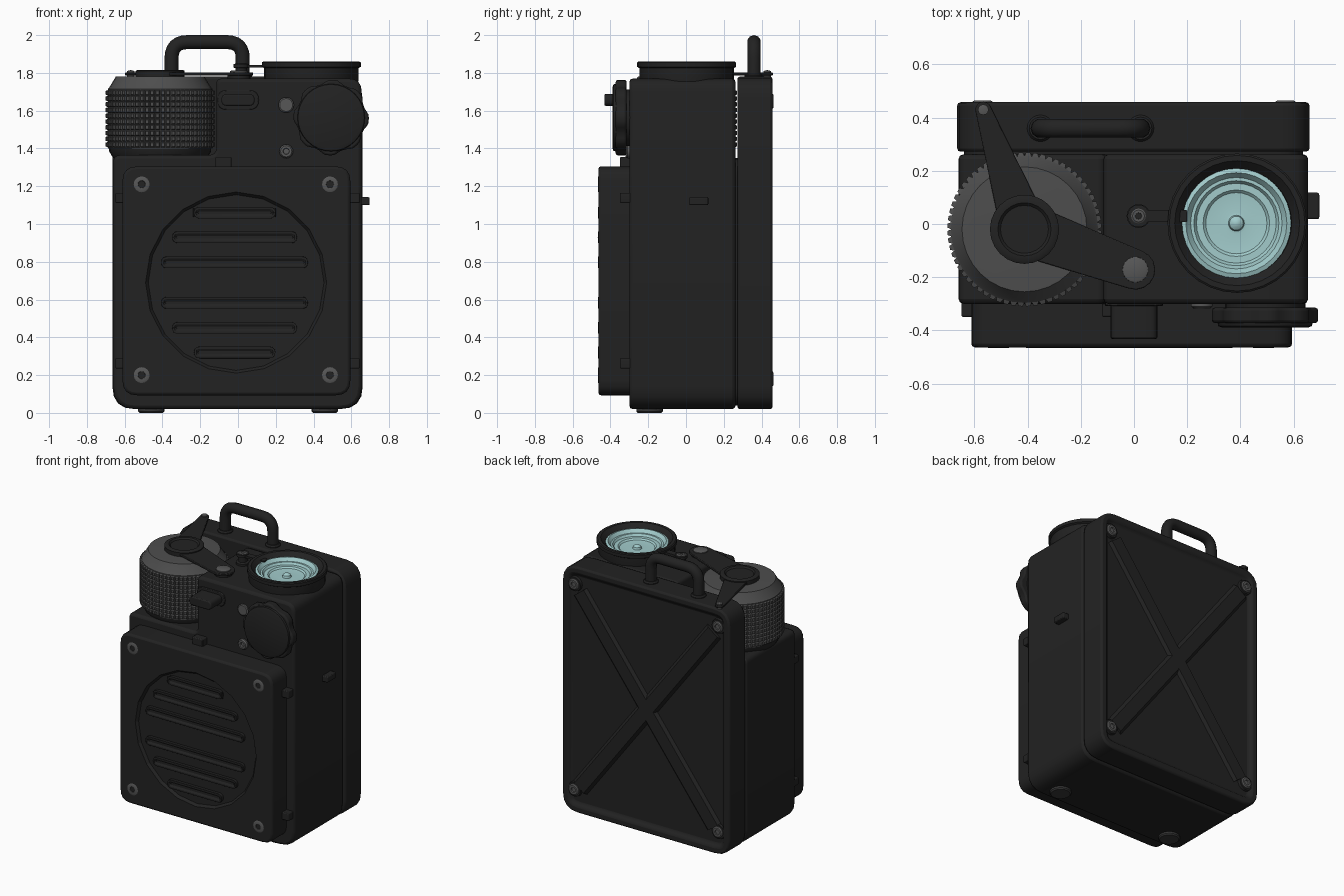
import bpy, bmesh, math
from mathutils import Matrix, Vector

if "Cube" in bpy.data.objects:
    bpy.data.objects.remove(bpy.data.objects["Cube"])

def material(name, col):
    m = bpy.data.materials.new(name)
    m.diffuse_color = (*col, 1)
    m.use_nodes = True
    m.node_tree.nodes["Principled BSDF"].inputs["Base Color"].default_value = m.diffuse_color
    return m

BLACK = material("black_shell", (0.016, 0.016, 0.016))
GREY = material("knob_grey", (0.075, 0.075, 0.075))
STEEL = material("screw_grey", (0.095, 0.095, 0.095))
RUBBER = material("foot_rubber", (0.04, 0.04, 0.04))
GLASS = material("lens_glass", (0.36, 0.6, 0.6))

def finish(name, bm, mat, bevel=0, segs=2):
    bmesh.ops.recalc_face_normals(bm, faces=bm.faces)
    me = bpy.data.meshes.new(name)
    bm.to_mesh(me)
    bm.free()
    ob = bpy.data.objects.new(name, me)
    bpy.context.collection.objects.link(ob)
    me.materials.append(mat)
    if bevel:
        b = ob.modifiers.new("soft_edges", 'BEVEL')
        b.width, b.segments, b.limit_method, b.angle_limit = bevel, segs, 'ANGLE', math.radians(50)
    return ob

def rounded(corners, n=4, closed=True):
    """Round each (u, v, r) corner of a path."""
    out, k = [], len(corners)
    for i, (u, v, r) in enumerate(corners):
        p = Vector((u, v))
        if r == 0 or (not closed and i in (0, k - 1)):
            out.append(p)
            continue
        a = p + (Vector(corners[i - 1][:2]) - p).normalized() * r
        b = p + (Vector(corners[(i + 1) % k][:2]) - p).normalized() * r
        for j in range(n + 1):
            t = j / n
            out.append(a * (1 - t) ** 2 + p * 2 * t * (1 - t) + b * t * t)
    return out

def rect(u0, u1, v0, v1, r):
    return rounded([(u0, v0, r), (u1, v0, r), (u1, v1, r), (u0, v1, r)])

def extrude(name, pts, a, b, axis, mat, bevel=0, inset=None):
    """Extrude a 2D outline from a to b; inset=(rim, depth) sinks the b cap."""
    put = (lambda p, t: (p[0], t, p[1])) if axis == 'y' else (lambda p, t: (p[0], p[1], t))
    bm = bmesh.new()
    lo = [bm.verts.new(put(p, a)) for p in pts]
    hi = [bm.verts.new(put(p, b)) for p in pts]
    bm.faces.new(lo)
    cap = bm.faces.new(hi)
    for i in range(len(pts)):
        j = (i + 1) % len(pts)
        bm.faces.new((lo[i], lo[j], hi[j], hi[i]))
    bmesh.ops.recalc_face_normals(bm, faces=bm.faces)
    if inset:
        bmesh.ops.inset_region(bm, faces=[cap], thickness=inset[0])
        bmesh.ops.inset_region(bm, faces=[cap], thickness=0.012, depth=-inset[1])
    return finish(name, bm, mat, bevel)

TURN = {'up': 0, 'front': 90, 'back': -90}

def lathe(name, profile, loc, mat, facing='up', segs=24, bevel=0):
    """Revolve (radius, height) points; height grows along the facing direction."""
    bm = bmesh.new()
    vs = [bm.verts.new((r, 0, h)) for r, h in profile]
    es = [bm.edges.new(e) for e in zip(vs, vs[1:])]
    bmesh.ops.spin(bm, geom=vs + es, axis=(0, 0, 1), cent=(0, 0, 0), angle=2 * math.pi, steps=segs)
    bmesh.ops.remove_doubles(bm, verts=bm.verts, dist=1e-4)
    bm.transform(Matrix.Translation(loc) @ Matrix.Rotation(math.radians(TURN[facing]), 4, 'X'))
    return finish(name, bm, mat, bevel)

def screw(name, loc, r, facing, h=0.012):
    lathe(name, [(0, -0.02), (r, -0.02), (r, h * .5), (r * .8, h), (r * .45, h), (r * .4, h * .3), (0, h * .3)],
          loc, STEEL, facing, 16)

# Main body with the corner step for the big dial, and the back half shell
body = rounded([(-.66, .02, .12), (.655, .02, .12), (.655, 1.77, .07), (-.115, 1.77, .03),
                (-.115, 1.365, .04), (-.66, 1.365, .04)])
extrude("main_body", body, -.30, .262, 'y', BLACK, .018)
extrude("seam_core", rect(-.64, .635, .04, 1.35, .1), .2, .3, 'y', BLACK)
extrude("back_shell", rect(-.665, .66, .02, 1.78, .12), .272, .458, 'y', BLACK, .015, (.05, .022))

# Pressed cross on the back: two tapered bars
for s, nm in ((1, "a"), (-1, "b")):
    d = Vector((1.06 * s, 0, 1.40))
    bm = bmesh.new()
    bmesh.ops.create_cube(bm, size=1)
    for v in bm.verts:
        v.co.x *= .15 if v.co.y < 0 else .09
    bm.transform(Matrix.Translation((0, .44, .9)) @ Matrix.Rotation(math.atan2(d.x, d.z), 4, 'Y')
                 @ Matrix.Diagonal((1, .028, d.length, 1)))
    finish("back_cross_" + nm, bm, BLACK)
for i, (x, z) in enumerate([(-.57, 1.65), (.57, 1.65), (-.57, .18), (.57, .18)]):
    lathe(f"back_boss_{i}", [(0, 0), (.055, 0), (.05, .02), (0, .02)], (x, .432, z), BLACK, 'back')
    screw(f"back_screw_{i}", (x, .452, z), .04, 'back')

# Speaker panel with round recess and raised grille bars
CX, CZ = -.01, .69
panel = extrude("speaker_panel", rect(-.612, .595, .093, 1.305, .08), -.28, -.464, 'y', BLACK, .014)
cut = lathe("recess_cutter", [(0, 0), (.465, 0), (.505, .05), (0, .05)], (CX, -.446, CZ), BLACK, 'front', 20)
cut.hide_render = True
cut.hide_set(True)
mod = panel.modifiers.new("recess", 'BOOLEAN')
mod.operation, mod.object = 'DIFFERENCE', cut
for i, (dz, w) in enumerate([(.37, .215), (.24, .33), (.107, .388)]):
    for s in (1, -1):
        z = CZ + s * dz
        extrude(f"grille_bar_{i}_{'top' if s > 0 else 'bottom'}", rect(-.018 - w, -.018 + w, z - .031, z + .031, .031),
                -.43, -.467, 'y', BLACK, .008, (.012, .008))
for i, (x, z) in enumerate([(-.51, 1.21), (.487, 1.21), (-.51, .2), (.487, .2)]):
    screw(f"panel_screw_{i}", (x, -.458, z), .045, 'front', .009)
for s in (-1, 1):
    for z in (.262, 1.138):
        x = s * .617 - .002
        extrude("panel_hinge", rect(x - .03, x + .03, z - .027, z + .027, .008), -.29, -.35, 'y', BLACK, .006)
extrude("panel_latch", rect(-.12, -.035, 1.28, 1.355, .008), -.29, -.35, 'y', BLACK, .008)

# Big knurled dial
DX, DY = -.412, -.02
lathe("dial_base", [(0, 1.35), (.25, 1.35), (.27, 1.385), (.27, 1.42), (0, 1.42)], (DX, DY, 0), BLACK, segs=32)
lathe("dial_top", [(0, 1.40), (.277, 1.40), (.277, 1.715), (.268, 1.725), (.235, 1.78), (.2, 1.782), (0, 1.782)],
      (DX, DY, 0), GREY, segs=32)
bm = bmesh.new()
rows = [(.275, 1.405 + i * .305 / 10) for i in range(11)]
vs = [bm.verts.new((r, 0, h)) for r, h in rows]
es = [bm.edges.new(e) for e in zip(vs, vs[1:])]
bmesh.ops.spin(bm, geom=vs + es, axis=(0, 0, 1), cent=(0, 0, 0), angle=2 * math.pi, steps=64)
bmesh.ops.remove_doubles(bm, verts=bm.verts, dist=1e-4)
bmesh.ops.recalc_face_normals(bm, faces=bm.faces)
bmesh.ops.inset_individual(bm, faces=bm.faces[:], thickness=.008, depth=.015)
bm.transform(Matrix.Translation((DX, DY, 0)))
finish("dial_knurling", bm, GREY)

# Two-armed bracket above the dial
def arm(name, tip, r0, r1):
    c, t = Vector((DX, DY)), Vector(tip)
    ang = math.atan2(t.y - c.y, t.x - c.x)
    pts = []
    for p, r, start in ((t, r1, -90), (c, r0, 90)):
        for k in range(9):
            a = ang + math.radians(start + k * 22.5)
            pts.append((p.x + r * math.cos(a), p.y + r * math.sin(a)))
    extrude(name, pts, 1.786, 1.803, 'z', BLACK, .004)

arm("bracket_arm_back", (-.567, .43), .09, .03)
arm("bracket_arm_right", (.005, -.172), .1, .075)
lathe("bracket_hub", [(0, 1.77), (.13, 1.77), (.13, 1.81), (.12, 1.816), (.1, 1.816), (.09, 1.806), (0, 1.806)],
      (DX, DY, 0), BLACK)
lathe("bracket_pin", [(0, 1.76), (.02, 1.76), (.02, 1.81), (0, 1.815)], (-.567, .43, 0), STEEL, segs=12)
lathe("bracket_spacer", [(0, 1.74), (.06, 1.74), (.06, 1.79), (0, 1.79)], (.005, -.172, 0), BLACK)
lathe("bracket_button", [(0, 1.78), (.05, 1.78), (.048, 1.809), (.04, 1.813), (0, 1.813)], (.005, -.172, 0), STEEL)

# Small post and tab joining the lens hood
lathe("lens_post", [(0, 1.75), (.045, 1.75), (.045, 1.785), (.03, 1.79), (.03, 1.825), (.042, 1.828), (.042, 1.848),
                    (0, 1.85)], (.017, .03, 0), BLACK, segs=16)
screw("lens_post_screw", (.017, .03, 1.845), .028, 'up', .008)
extrude("lens_tab", rect(.02, .2, .008, .052, .005), 1.828, 1.843, 'z', BLACK)

# Lens hood and stepped glass
lathe("lens_hood", [(.2, 1.66), (.225, 1.66), (.25, 1.76), (.25, 1.825), (.262, 1.832), (.262, 1.855), (.255, 1.86),
                    (.235, 1.86), (.205, 1.83), (.2, 1.8), (.2, 1.66)], (.388, .003, 0), BLACK, segs=32)
lathe("lens_glass", [(.206, 1.832), (.19, 1.838), (.172, 1.815), (.16, 1.815), (.15, 1.80), (.125, 1.80), (.115, 1.79),
                     (.04, 1.783), (.03, 1.785), (.026, 1.80), (.012, 1.81), (0, 1.812)], (.385, .003, 0), GLASS, segs=32)

# Scalloped knob on the front
pts = []
for k in range(72):
    a = 2 * math.pi * k / 72
    r = .193 + .011 * max(-.9, min(.6, math.cos(8 * a + .4)))
    pts.append((.493 + r * math.cos(a), 1.563 + r * math.sin(a)))
extrude("front_knob", pts, -.315, -.372, 'y', BLACK, .01)
lathe("front_knob_neck", [(0, 0), (.15, 0), (.15, .03), (0, .03)], (.493, -.29, 1.563), BLACK, 'front')
lathe("front_knob_cap", [(0, 0), (.18, 0), (.176, .018), (.16, .024), (0, .024)], (.493, -.366, 1.563), BLACK, 'front', 32)

# Front button, screws and side tab
extrude("front_button", rect(-.088, .088, 1.625, 1.688, .031), -.28, -.432, 'y', BLACK, .01)
extrude("front_button_collar", rect(-.11, .11, 1.605, 1.708, .05), -.28, -.308, 'y', BLACK, .004)
lathe("front_indicator", [(0, 0), (.041, 0), (.041, .02), (.034, .025), (0, .025)], (.255, -.29, 1.63), STEEL, 'front')
screw("front_screw", (.255, -.30, 1.385), .037, 'front', .02)
extrude("side_tab", rect(.63, .697, .018, .118, .01), 1.10, 1.142, 'z', BLACK, .006)

# Carry handle
path = rounded([(-.352, 1.74, 0), (-.352, 1.963, .085), (.025, 1.963, .085), (.025, 1.74, 0)], 6, False)
cu = bpy.data.curves.new("carry_handle", 'CURVE')
cu.dimensions, cu.bevel_depth, cu.bevel_resolution, cu.use_fill_caps = '3D', .037, 3, True
sp = cu.splines.new('POLY')
sp.points.add(len(path) - 1)
for p, (x, z) in zip(sp.points, path):
    p.co = (x, .36, z, 1)
cu.materials.append(BLACK)
bpy.context.collection.objects.link(bpy.data.objects.new("carry_handle", cu))
for x in (-.352, .025):
    lathe("handle_collar", [(0, 1.76), (.05, 1.76), (.05, 1.785), (.042, 1.795), (0, 1.795)], (x, .36, 0), BLACK)

# Feet
for x in (-.46, .46):
    lathe("foot", [(0, 0), (.062, 0), (.07, .008), (.07, .04), (0, .04)], (x, -.193, 0), RUBBER)

# Smooth rounded parts, keep real edges crisp
for ob in bpy.context.scene.objects:
    if ob.type == 'MESH' and ob != cut and ob.name != "dial_knurling":
        ob.select_set(True)
        bpy.context.view_layer.objects.active = ob
bpy.ops.object.shade_smooth_by_angle(angle=math.radians(32))
